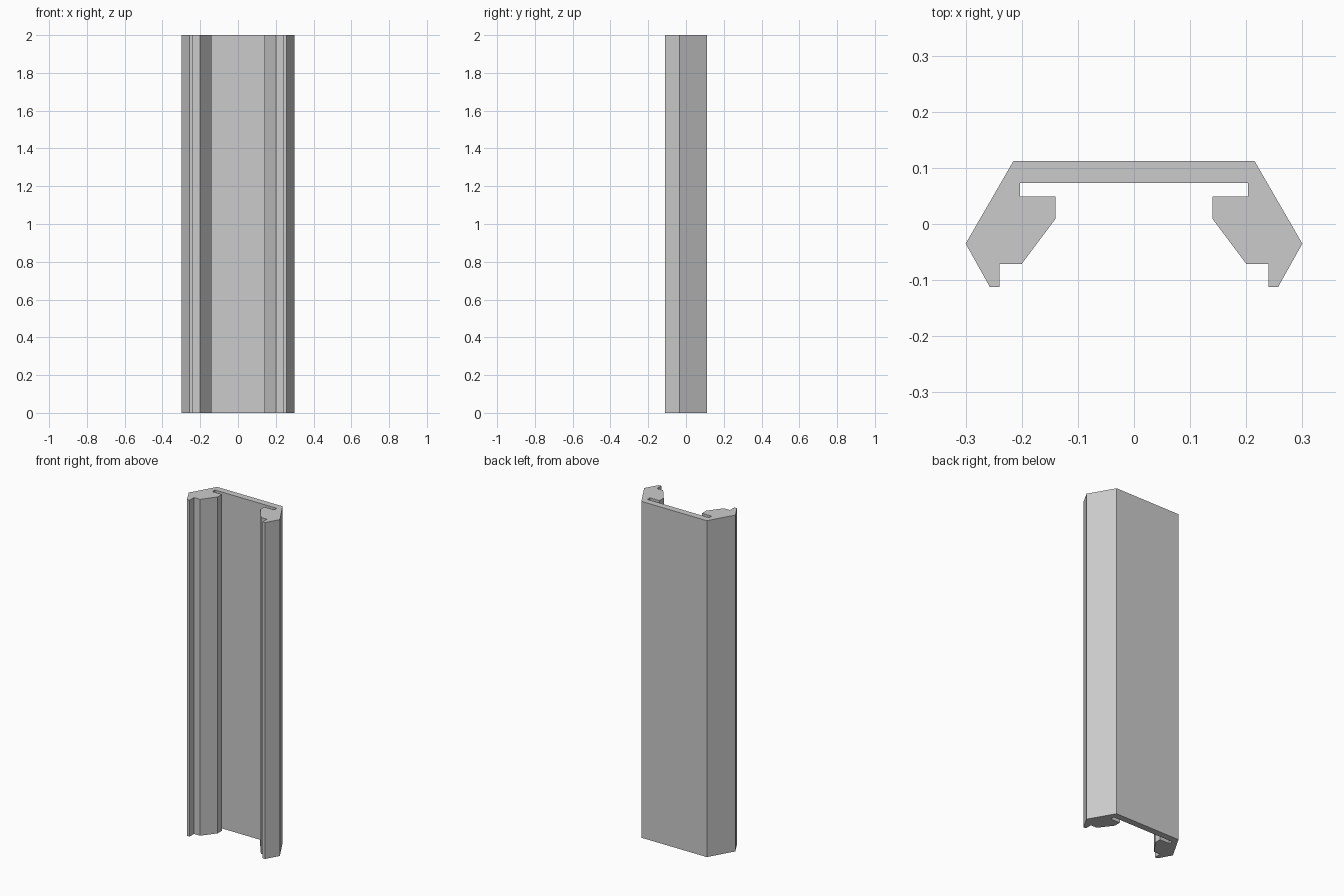
import bpy
import bmesh

cube = bpy.data.objects.get("Cube")
if cube:
    bpy.data.objects.remove(cube, do_unlink=True)

LENGTH = 2.0

# Plain grey material
grey = bpy.data.materials.new("light grey")
grey.use_nodes = True
colour = (0.6, 0.6, 0.6, 1)
grey.diffuse_color = colour
grey.node_tree.nodes["Principled BSDF"].inputs["Base Color"].default_value = colour

# Left half of the channel section, from the back corner round to the slot
half = [
    (0.215, 0.112), (0.3, -0.035), (0.257, -0.112), (0.24, -0.112),
    (0.24, -0.071), (0.2, -0.071), (0.14, 0.009), (0.14, 0.049),
    (0.203, 0.049), (0.203, 0.073),
]
section = half + [(-x, y) for x, y in reversed(half)]

# Extrude the mirrored section upwards
bm = bmesh.new()
base = bm.faces.new([bm.verts.new((x, y, 0)) for x, y in section])
result = bmesh.ops.extrude_face_region(bm, geom=[base], use_keep_orig=True)
top = [v for v in result["geom"] if isinstance(v, bmesh.types.BMVert)]
bmesh.ops.translate(bm, verts=top, vec=(0, 0, LENGTH))
bmesh.ops.recalc_face_normals(bm, faces=bm.faces)

mesh = bpy.data.meshes.new("channel_rail")
bm.to_mesh(mesh)
bm.free()
mesh.materials.append(grey)
rail = bpy.data.objects.new("channel_rail", mesh)
bpy.context.collection.objects.link(rail)
